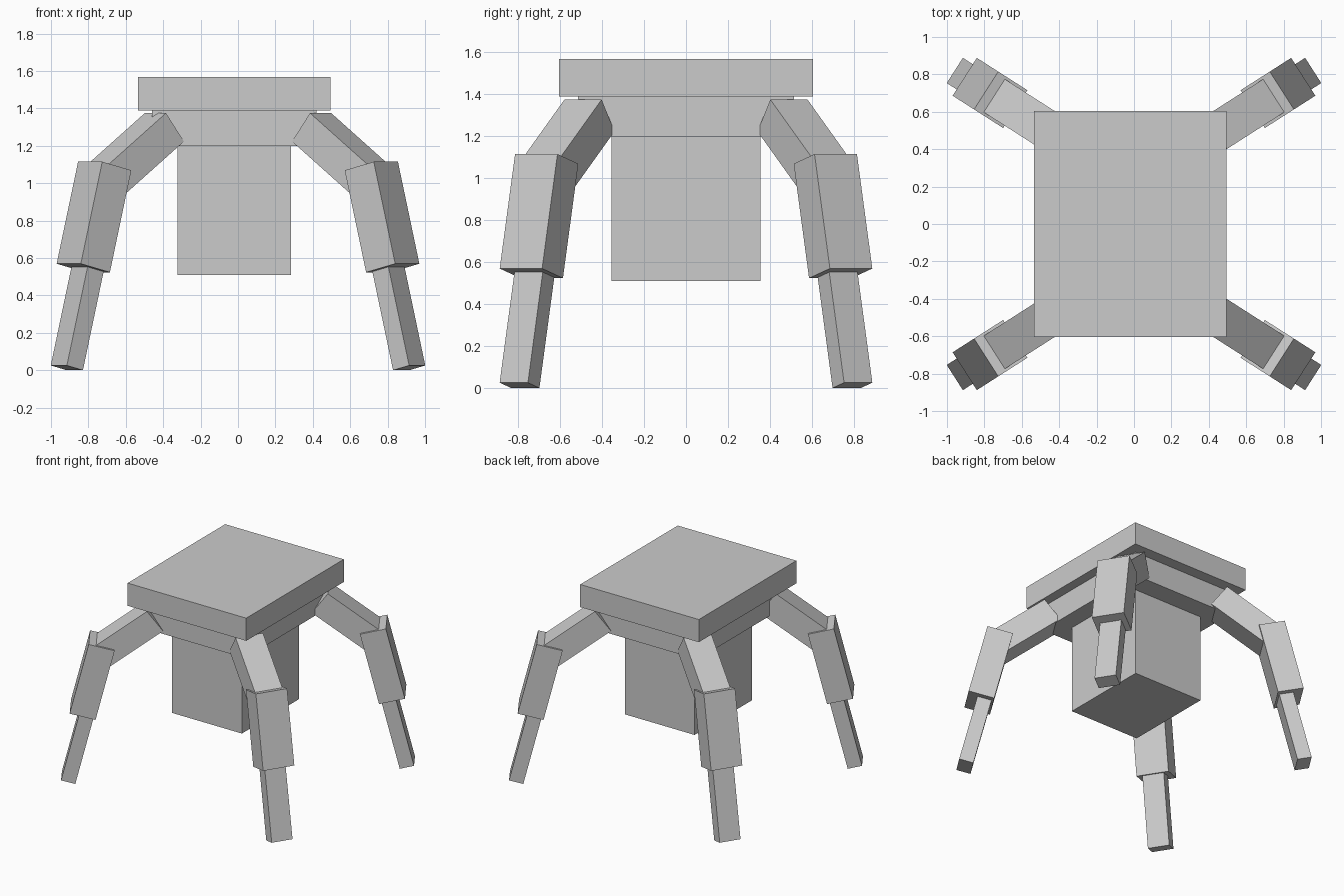
import bpy
from math import sin, cos, radians
from mathutils import Matrix, Vector

if "Cube" in bpy.data.objects:
    bpy.data.objects.remove(bpy.data.objects["Cube"])


def box(name, centre, size, axes=None):
    """Box of a given size; axes are three unit vectors for its orientation."""
    bpy.ops.mesh.primitive_cube_add(size=1)
    ob = bpy.context.object
    ob.name = ob.data.name = name
    rot = Matrix(axes).transposed().to_4x4() if axes else Matrix()
    ob.data.transform(Matrix.Translation(centre) @ rot @ Matrix.Diagonal((*size, 1)))
    return ob


# Body: top plate, collar and hanging block
box("top_plate", (-0.02, 0, 1.479), (1.03, 1.21, 0.178))
box("collar", (-0.02, 0, 1.295), (0.88, 1.03, 0.19))
box("lower_body", (-0.02, 0, 0.857), (0.605, 0.71, 0.694))

# Leg segments: (name, outer upper edge (s, z), slope below horizontal,
#                length, width, thickness); s runs outward along the leg
SEGMENTS = [
    ("upper_leg", (-0.55, 1.375), 37, 0.475, 0.21, 0.19),
    ("middle_leg", (-0.136, 1.115), 76, 0.562, 0.24, 0.19),
    ("lower_leg", (-0.081, 0.603), 76, 0.595, 0.16, 0.105),
]
YAW = radians(32.6)

for sx, side in ((-1, "left"), (1, "right")):
    for sy, end in ((-1, "front"), (1, "back")):
        out = Vector((sx * cos(YAW), sy * sin(YAW), 0))
        base = Vector((sx * 0.905, sy * 0.787, 0))
        for name, (s, z), slope, length, width, thick in SEGMENTS:
            a = radians(slope)
            along = out * cos(a) - Vector((0, 0, sin(a)))
            normal = out * sin(a) + Vector((0, 0, cos(a)))
            across = normal.cross(along)
            start = base + out * s + Vector((0, 0, z))
            centre = start + along * length / 2 - normal * thick / 2
            box(f"{end}_{side}_{name}", centre, (length, width, thick),
                (along, across, normal))
